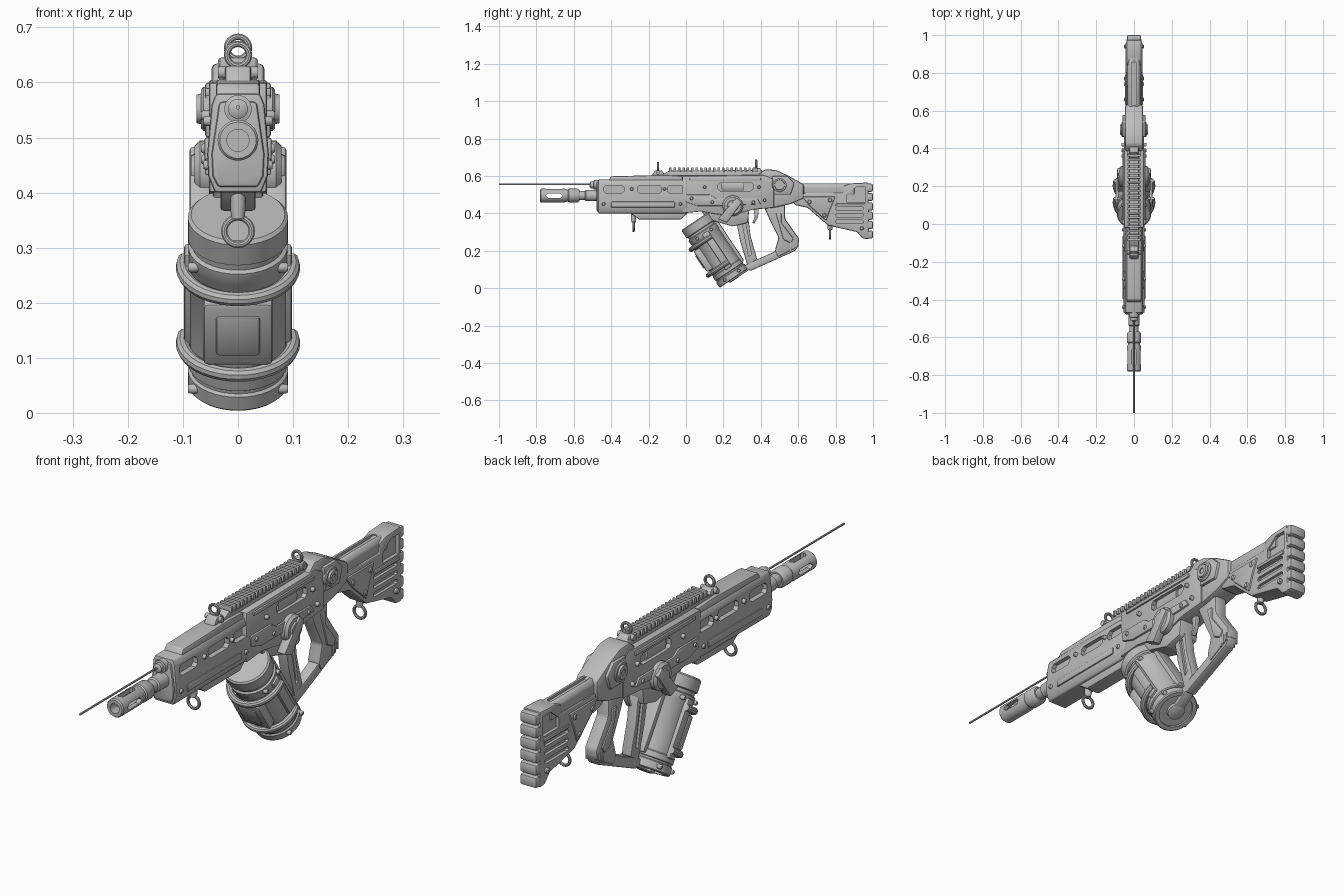
import bpy, bmesh
from math import sin, cos, pi, radians
from mathutils import Vector

cube = bpy.data.objects.get("Cube")
if cube:
    bpy.data.objects.remove(cube)

grey = bpy.data.materials.new("plain grey")
grey.use_nodes = True
grey.diffuse_color = (.5, .5, .5, 1)
for node in grey.node_tree.nodes:
    if node.type == 'BSDF_PRINCIPLED':
        node.inputs["Base Color"].default_value = grey.diffuse_color


def bake(ob):
    """Apply all modifiers, set material and smooth shading with sharp edges."""
    bpy.context.view_layer.update()
    graph = bpy.context.evaluated_depsgraph_get()
    mesh = bpy.data.meshes.new_from_object(ob.evaluated_get(graph))
    name = ob.name
    bpy.data.objects.remove(ob)
    mesh.materials.clear()
    mesh.materials.append(grey)
    for poly in mesh.polygons:
        poly.use_smooth = True
        poly.material_index = 0
    mesh.set_sharp_from_angle(angle=radians(35))
    return link(name, mesh)


def link(name, data):
    ob = bpy.data.objects.new(name, data)
    bpy.context.scene.collection.objects.link(ob)
    return ob


def finish(name, bm, bevel=0, mirror=False):
    bmesh.ops.recalc_face_normals(bm, faces=bm.faces[:])
    mesh = bpy.data.meshes.new(name)
    bm.to_mesh(mesh)
    bm.free()
    ob = link(name, mesh)
    if bevel:
        mod = ob.modifiers.new("bevel", 'BEVEL')
        mod.width, mod.segments = bevel, 2
        mod.limit_method, mod.angle_limit = 'ANGLE', radians(25)
    if mirror:
        mod = ob.modifiers.new("mirror", 'MIRROR')
        mod.use_mirror_merge = False
    return bake(ob)


def loft(name, rings, bevel=0, mirror=False):
    """Skin closed rings of points and cap both ends."""
    bm = bmesh.new()
    rows = [[bm.verts.new(p) for p in ring] for ring in rings]
    count = len(rows[0])
    for low, high in zip(rows, rows[1:]):
        for i in range(count):
            j = (i + 1) % count
            bm.faces.new((low[i], low[j], high[j], high[i]))
    bm.faces.new(rows[0])
    bm.faces.new(rows[-1])
    return finish(name, bm, bevel, mirror)


def extrude(name, outline, a, b, axis='x', bevel=.006, mirror=False):
    place = {'x': lambda p, t: (t, p[0], p[1]),
             'y': lambda p, t: (p[0], t, p[1]),
             'z': lambda p, t: (p[0], p[1], t)}[axis]
    return loft(name, [[place(p, t) for p in outline] for t in (a, b)], bevel, mirror)


def slab(name, outline, half, bevel=.006):
    return extrude(name, outline, -half, half, bevel=bevel)


def lathe(name, origin, direction, profile, mirror=False, sides=28):
    """Turn (radius, distance) pairs about an axis."""
    turn = Vector(direction).to_track_quat('Z', 'Y')
    rings = []
    for r, d in profile:
        rings.append([Vector(origin) + turn @ Vector((r * cos(2 * pi * i / sides),
                      r * sin(2 * pi * i / sides), d)) for i in range(sides)])
    return loft(name, rings, 0, mirror)


def tube(name, points, radius, closed=False):
    curve = bpy.data.curves.new(name, 'CURVE')
    curve.dimensions = '3D'
    curve.bevel_depth, curve.bevel_resolution = radius, 3
    curve.use_fill_caps = True
    spline = curve.splines.new('POLY')
    spline.points.add(len(points) - 1)
    for point, co in zip(spline.points, points):
        point.co = (*co, 1)
    spline.use_cyclic_u = closed
    return bake(link(name, curve))


def ring(name, y, z, radius, thick):
    circle = [(radius * cos(pi * i / 12), y, z + radius * sin(pi * i / 12)) for i in range(24)]
    return tube(name, circle, thick, True)


def slot(a, b, low, high, c=.012):
    return [(a + c, low), (b - c, low), (b, low + c), (b, high - c),
            (b - c, high), (a + c, high), (a, high - c), (a, low + c)]


def box(a, b, low, high):
    return [(a, low), (b, low), (b, high), (a, high)]


def pocket(target, outline, a, b, axis='x', mirror=True):
    cutter = extrude("cutter", outline, a, b, axis, 0, mirror)
    cutter.hide_render = True
    mod = target.modifiers.new("cut", 'BOOLEAN')
    mod.operation, mod.object, mod.solver = 'DIFFERENCE', cutter, 'EXACT'
    result = bake(target)
    bpy.data.objects.remove(cutter)
    return result


def bolts(name, spots, x, radius=.009):
    for n, (y, z) in enumerate(spots):
        lathe(f"{name}_{n}", (x - .01, y, z), (1, 0, 0),
              [(radius, 0), (radius, .014), (radius * .7, .018)], True, 12)


# Barrel, muzzle and antenna
muzzle = lathe("muzzle_brake", (0, -.78, .495), (0, 1, 0),
               [(.02, .14), (.02, 0), (.033, 0), (.037, .005), (.037, .13), (.033, .14),
                (.033, .15), (.037, .155), (.037, .2), (.03, .21)])
muzzle = pocket(muzzle, slot(-.75, -.66, .483, .507), .015, .06)
muzzle = pocket(muzzle, slot(-.012, .012, -.75, -.66, .008), .51, .56, 'z', False)
lathe("barrel", (0, -.6, .495), (0, 1, 0),
      [(.024, 0), (.024, .06), (.03, .065), (.03, .15), (.025, .15), (.025, .6)])
lathe("antenna_mount", (0, -.515, .552), (0, 1, 0),
      [(.01, 0), (.018, .005), (.018, .02), (.025, .022), (.025, .08)])
tube("antenna", [(0, -1, .555), (0, -.5, .555)], .004)

# Handguard with three open slots
guard = extrude("handguard", [(-.04, .58), (.04, .58), (.048, .56), (.056, .47), (.054, .43),
                (.042, .40), (-.042, .40), (-.054, .43), (-.056, .47), (-.048, .56)], -.47, .01, 'y')
for a, b in ((-.44, -.33), (-.26, -.13), (-.10, .0)):
    guard = pocket(guard, slot(a, b, .507, .55), .032, .1)
extrude("front_plate", [(-.034, .565), (.034, .565), (.048, .47), (.046, .43), (.036, .41),
        (-.036, .41), (-.046, .43), (-.048, .47)], -.478, -.46, 'y')
slab("top_cover", [(-.42, .57), (-.40, .598), (-.12, .605), (-.02, .60), (-.02, .57)], .04)
slab("under_block", [(-.31, .41), (-.25, .367), (-.03, .367), (.02, .41)], .032)
extrude("handguard_strips", box(-.40, -.06, .432, .462), .048, .06, bevel=.004, mirror=True)
bolts("handguard_bolt", [(-.44, .45), (-.29, .53), (-.115, .53), (-.03, .45)], .055)

# Receiver
receiver = slab("receiver", [(-.02, .60), (.42, .605), (.47, .58), (.47, .43), (.36, .42), (.22, .385),
                (.08, .41), (-.02, .40)], .053)
receiver = pocket(receiver, slot(.17, .36, .52, .565), .035, .1)
lathe("bolt_carrier", (0, .17, .543), (0, 1, 0), [(.046, .02), (.046, .14)])
extrude("side_plates", [(.0, .5), (.13, .5), (.16, .48), (.38, .48), (.4, .45), (.2, .44), (.06, .44), (.0, .46)],
        .045, .061, bevel=.004, mirror=True)
extrude("upper_strips", box(.02, .4, .575, .59), .045, .06, bevel=.003, mirror=True)
bolts("receiver_bolt", [(.03, .48), (.10, .54), (.14, .46), (.39, .54), (.42, .47), (.36, .46)], .059)

# Rear receiver and hinge
slab("rear_receiver", [(.38, .60), (.42, .635), (.48, .632), (.54, .605), (.63, .555), (.63, .48),
     (.56, .45), (.47, .43), (.38, .43)], .048, .01)
slab("hinge_band", [(.46, .60), (.54, .60), (.58, .56), (.56, .50), (.47, .50)], .06)
lathe("hinge_caps", (.045, .50, .552), (1, 0, 0),
      [(.04, 0), (.04, .018), (.035, .022), (.028, .022), (.026, .03), (.012, .03), (.012, .026)], True)

# Top rail with teeth
slab("rail_base", [(-.14, .60), (-.09, .628), (.40, .632), (.43, .60)], .026, .004)
for n in range(20):
    y = -.09 + n * .0235
    slab(f"rail_tooth_{n}", box(y, y + .013, .62, .645), .034, .003)

# Ring sights
for name, y, z, size in (("front_sight", -.15, .65, .02), ("rear_sight", .375, .663, .02)):
    ring(name + "_ring", y, z, size, .006)
    slab(name + "_base", [(y - .04, z - .055), (y - .015, z - .02), (y + .02, z - .02), (y + .045, z - .055)], .024)
    lathe(name + "_knobs", (.02, y, z - .032), (1, 0, 0), [(.011, 0), (.011, .016)], True, 14)

# Magazine mount and clamp knobs
slab("magazine_well", [(.07, .43), (.34, .43), (.33, .35), (.25, .33), (.11, .37)], .045)
lathe("clamp_knobs", (.045, .25, .44), (1, 0, 0),
      [(.055, 0), (.055, .024), (.045, .034), (.03, .034), (.027, .04)], True)
extrude("clamp_arms", [(.27, .485), (.30, .46), (.22, .35), (.17, .37)], .05, .088, mirror=True)

# Tilted drum: t runs down its axis, u towards its front
top, down, front = Vector((.05, .36)), Vector((.555, -.832)), Vector((-.832, -.555))


def drum(t, u):
    return tuple(top + down * t + front * u)


def drum_box(t0, t1, u0, u1):
    return [drum(t0, u0), drum(t1, u0), drum(t1, u1), drum(t0, u1)]


lathe("drum_body", (0, *top), (0, *down),
      [(.085, 0), (.091, .006), (.091, .05), (.083, .054), (.083, .066), (.09, .07), (.09, .095), (.087, .1),
       (.087, .3), (.09, .304), (.09, .325), (.086, .328), (.086, .334), (.091, .338),
       (.091, .366), (.087, .37), (.07, .37), (.07, .362)], sides=40)
slab("drum_front_panel", drum_box(.13, .265, .06, .1), .064, .01)
slab("drum_inner_panel", drum_box(.155, .24, .09, .105), .04)
extrude("drum_side_ribs", drum_box(.08, .31, -.028, .012), .07, .098, mirror=True)
slab("drum_back_rib", drum_box(.06, .32, -.1, -.07), .03)
for name, t in (("upper_drum_bar", .115), ("lower_drum_bar", .28)):
    arc = [radians(-15 + 210 * i / 24) for i in range(25)]
    tube(name, [(.1 * cos(a), *drum(t, .104 * sin(a))) for a in arc], .013)
bolts("drum_bolt", [drum(t, u) for t in (.085, .35) for u in (-.045, .045)], .083)
slab("drum_strap", drum_box(.35, .378, -.105, .0), .022)
lathe("drum_hub", (0, *drum(.355, 0)), (0, *down), [(.035, 0), (.035, .02), (.025, .024)])

# Grip, trigger and lower frame
grip = slab("grip", [(.41, .45), (.53, .45), (.53, .37), (.605, .265), (.60, .22), (.49, .165), (.475, .20),
            (.495, .27), (.45, .36)], .028, .01)
extrude("grip_panels", [(.48, .40), (.51, .40), (.51, .35), (.575, .265), (.56, .24), (.52, .26)],
        .02, .034, mirror=True)
slab("lower_beam", [(.31, .12), (.34, .135), (.45, .185), (.58, .25), (.605, .23), (.585, .20), (.345, .092)], .022)
strut = slab("front_strut", [(.26, .40), (.33, .40), (.345, .28), (.38, .155), (.33, .115), (.29, .25)], .022)
pocket(strut, [(.30, .35), (.318, .35), (.35, .18), (.335, .17)], .012, .05)
slab("trigger", [(.36, .43), (.39, .43), (.385, .38), (.365, .345), (.355, .35), (.368, .38)], .01, .003)
for n in range(3):
    y = .555 + n * .016
    slab(f"grip_ridge_{n}", box(y, y + .009, .20 + n * .008, .25), .03, .003)

# Stock
stock = slab("stock", [(.56, .50), (.64, .51), (.84, .51), (.84, .545), (.88, .56), (.975, .565), (.98, .262), (.945, .265),
             (.915, .30), (.76, .335), (.73, .36), (.65, .43), (.58, .445)], .04, .008)
for z in (.425, .39, .355):
    stock = pocket(stock, slot(.8, .95, z - .009, z + .009, .006), .028, .1)
stock = pocket(stock, [(.86, .46), (.96, .46), (.96, .54), (.91, .54), (.86, .50)], .026, .1)
cheek = extrude("stock_tube", [(-.022, .56), (.022, .56), (.034, .545), (.034, .5), (-.034, .5), (-.034, .545)],
                .58, .9, 'y')
pocket(cheek, slot(-.011, .011, .62, .87, .008), .55, .6, 'z', False)
extrude("stock_side_plates", [(.62, .49), (.80, .49), (.77, .42), (.75, .36), (.66, .44)],
        .03, .047, mirror=True)
extrude("butt_side_plates", box(.8, .96, .438, .452), .03, .046, bevel=.004, mirror=True)
bolts("stock_bolt", [(.66, .46), (.74, .39), (.77, .47), (.94, .32)], .044, .011)
for n in range(6):
    z = .265 + n * .05
    slab(f"butt_pad_{n}", box(.965, 1, z, z + .044), .038, .01)

# Sling loops
for name, y, z in (("front_sling", -.28, .33), ("rear_sling", .77, .29)):
    ring(name + "_ring", y, z, .025, .006)
    lathe(name + "_post", (0, y, z + .022), (0, 0, 1), [(.012, 0), (.014, .02), (.014, .06)], sides=14)
